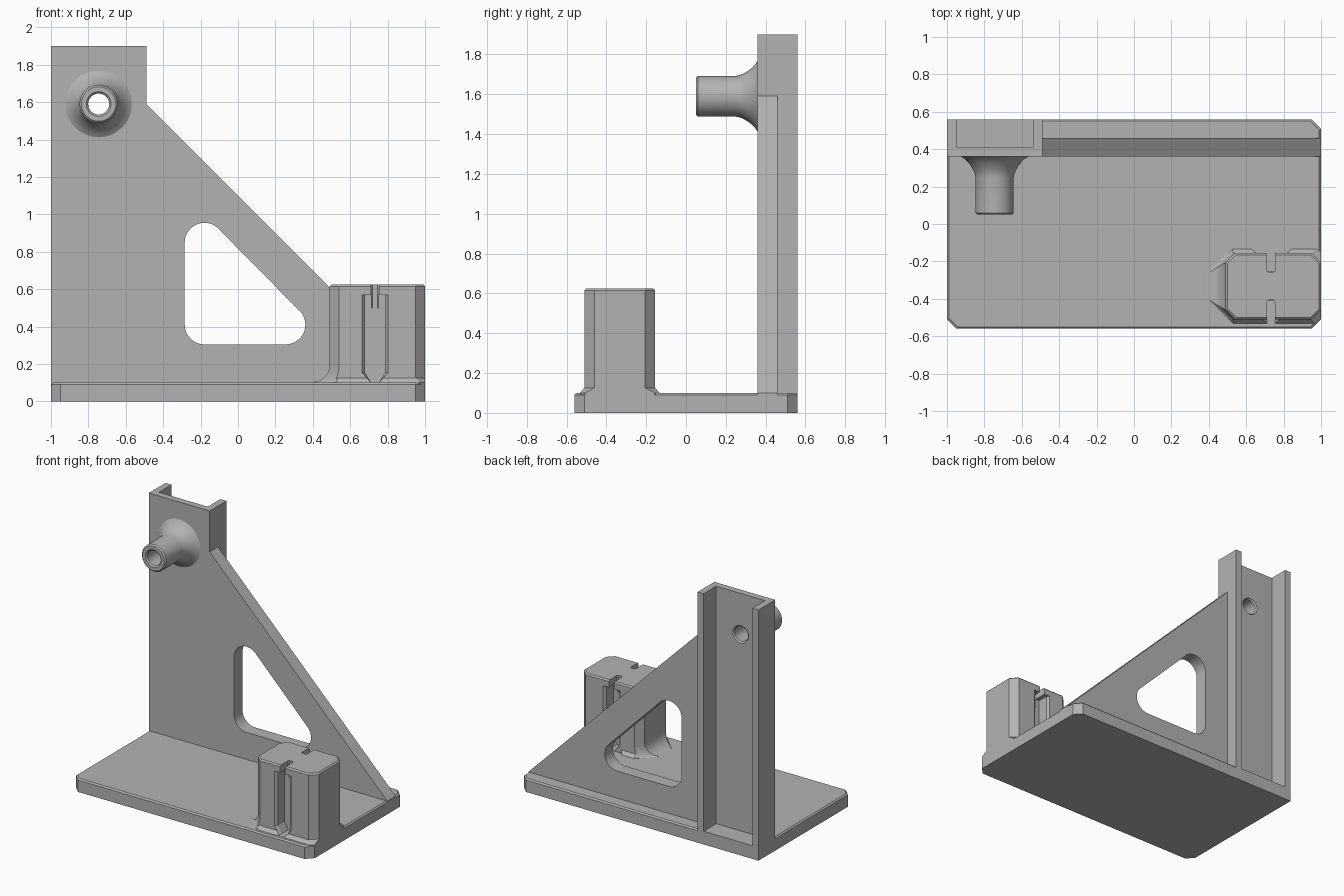
import bpy, bmesh, math

if "Cube" in bpy.data.objects:
    bpy.data.objects.remove(bpy.data.objects["Cube"])

grey = bpy.data.materials.new("plain_grey")
grey.diffuse_color = (0.45, 0.45, 0.45, 1)
grey.use_nodes = True
grey.node_tree.nodes["Principled BSDF"].inputs["Base Color"].default_value = grey.diffuse_color


def loft(name, rings, closed=False):
    """Skin equal-length rings of points; cap the ends unless closed."""
    bm = bmesh.new()
    vs = [[bm.verts.new(p) for p in r] for r in rings]
    n = len(rings[0])
    pairs = list(zip(vs, vs[1:])) + ([(vs[-1], vs[0])] if closed else [])
    for a, b in pairs:
        for i in range(n):
            j = (i + 1) % n
            bm.faces.new((a[i], a[j], b[j], b[i]))
    if not closed:
        bm.faces.new(vs[0])
        bm.faces.new(vs[-1])
    bmesh.ops.recalc_face_normals(bm, faces=bm.faces)
    me = bpy.data.meshes.new(name)
    bm.to_mesh(me)
    bm.free()
    me.materials.append(grey)
    ob = bpy.data.objects.new(name, me)
    bpy.context.collection.objects.link(ob)
    return ob


def flat(pts, z):
    return [(x, y, z) for x, y in pts]


def upright(pts, y):
    return [(x, y, z) for x, z in pts]


def box(name, x0, x1, y0, y1, z0, z1):
    p = [(x0, y0), (x1, y0), (x1, y1), (x0, y1)]
    return loft(name, [flat(p, z0), flat(p, z1)])


def boolean(ob, other, op):
    m = ob.modifiers.new("bool", 'BOOLEAN')
    m.operation, m.object, m.solver = op, other, 'EXACT'
    bpy.context.view_layer.objects.active = ob
    bpy.ops.object.modifier_apply(modifier=m.name)
    bpy.data.objects.remove(other)


def arc(cx, cz, r, a0, a1, n):
    return [(cx + r * math.cos(math.radians(a0 + (a1 - a0) * i / n)),
             cz + r * math.sin(math.radians(a0 + (a1 - a0) * i / n))) for i in range(n + 1)]


def plate_outline(d):
    """Base outline inset by d: three clipped corners, one square."""
    x, y, c = 1 - d, 0.56 - d, 0.05 - d * 0.4
    return [(-x, y), (-x, -y + c), (-x + c, -y), (x - c, -y), (x, -y + c), (x, y - c), (x - c, y)]


# base plate with softened top edge
loft("base_plate", [flat(plate_outline(0), 0), flat(plate_outline(0), 0.09), flat(plate_outline(0.01), 0.1)])

# upright wall: gusset plate joined to a rear-opening channel
gusset = [(-1, 0), (1, 0), (1, 0.1), (-0.49, 1.59), (-0.49, 1.9), (-1, 1.9)]
wall = loft("back_wall", [upright(gusset, 0.36), upright(gusset, 0.46)])
boolean(wall, box("channel", -1, -0.49, 0.36, 0.56, 0, 1.9), 'UNION')
boolean(wall, box("recess", -0.95, -0.54, 0.41, 0.7, 0.1, 2.1), 'DIFFERENCE')
r = 0.105
window = arc(-0.18, 0.41, r, 270, 180, 12) + arc(-0.18, 0.85, r, 180, 45, 18) + arc(0.255, 0.41, r, 45, -90, 18)
boolean(wall, loft("window", [upright(window, 0.2), upright(window, 0.6)]), 'DIFFERENCE')
PX, PZ = -0.745, 1.59


def circle(rad, y, n=48):
    return upright(arc(PX, PZ, rad, 0, 360 - 360 / n, n - 1), y)


boolean(wall, loft("drill", [circle(0.056, 0.2), circle(0.056, 0.4), circle(0.066, 0.41), circle(0.066, 0.5)]), 'DIFFERENCE')

# hollow peg with flared root
profile = [(0.056, 0.37), (0.056, 0.06), (0.066, 0.05), (0.092, 0.05), (0.102, 0.06), (0.102, 0.25),
           (0.106, 0.27), (0.115, 0.29), (0.128, 0.312), (0.144, 0.333), (0.16, 0.348), (0.178, 0.36), (0.178, 0.37)]
peg = loft("peg", [circle(a, b) for a, b in profile], closed=True)
bpy.ops.object.select_all(action='DESELECT')
peg.select_set(True)
bpy.context.view_layer.objects.active = peg
bpy.ops.object.shade_smooth_by_angle(angle=math.radians(30))

# slotted post
CY = -0.3325


def octagon(x0, x1, h, c):
    return [(x0, CY - h + c), (x0 + c, CY - h), (x1 - c, CY - h), (x1, CY - h + c),
            (x1, CY + h - c), (x1 - c, CY + h), (x0 + c, CY + h), (x0, CY + h - c)]


outer, inner = octagon(0.49, 1, 0.1775, 0.05), octagon(0.5, 0.99, 0.1675, 0.046)
post = loft("post", [flat(outer, 0.05), flat(outer, 0.615), flat(inner, 0.625)])

# sloped foot around the post, and the cove on its left side
foot_low = [(0.4, CY - 0.07), (0.53, CY - 0.2), (0.975, CY - 0.2), (1, CY - 0.175),
            (1, CY + 0.175), (0.975, CY + 0.2), (0.53, CY + 0.2), (0.4, CY + 0.07)]
foot = loft("foot", [flat(foot_low, 0.08), flat(foot_low, 0.1), flat(octagon(0.48, 1, 0.177, 0.05), 0.126)])
rings = []
for x, z in arc(0.391, 0.2, 0.1, -90, 0, 10):
    h = 0.07 + 0.057 * (x - 0.391) / 0.1
    w = 0.177
    rings.append(flat([(x, CY - h), (x + w - h, CY - w), (0.6, CY - w),
                       (0.6, CY + w), (x + w - h, CY + w), (x, CY + h)], z))
boolean(post, foot, 'UNION')
boolean(post, loft("cove", rings), 'UNION')

# gap in the rear foot
gap = [(0.65, CY + 0.1776), (0.82, CY + 0.1776), (0.85, CY + 0.21), (0.62, CY + 0.21)]
boolean(post, loft("rear_gap", [flat(gap, 0.1), flat(gap, 0.2)]), 'DIFFERENCE')

# mirrored front and rear pockets with narrow slots opening on top
MX = 0.7325


def pocket(w, y):
    return upright([(MX + a, z) for a, z in ((-w, 0.57), (w, 0.57), (w, 0.155), (0.022, 0.101), (-0.022, 0.101), (-w, 0.155))], y)


for s in (-1, 1):
    boolean(post, loft("pocket", [pocket(0.07, CY + s * 0.25), pocket(0.07, CY + s * 0.1775),
                                  pocket(0.054, CY + s * 0.16), pocket(0.054, CY + s * 0.08)]), 'DIFFERENCE')
    slot = [(MX - 0.022, CY + s * 0.25), (MX + 0.022, CY + s * 0.25), (MX + 0.022, CY + s * 0.085),
            (MX + 0.014, CY + s * 0.075), (MX - 0.014, CY + s * 0.075), (MX - 0.022, CY + s * 0.085)]
    boolean(post, loft("slot", [flat(slot, 0.5), flat(slot, 0.7)]), 'DIFFERENCE')
